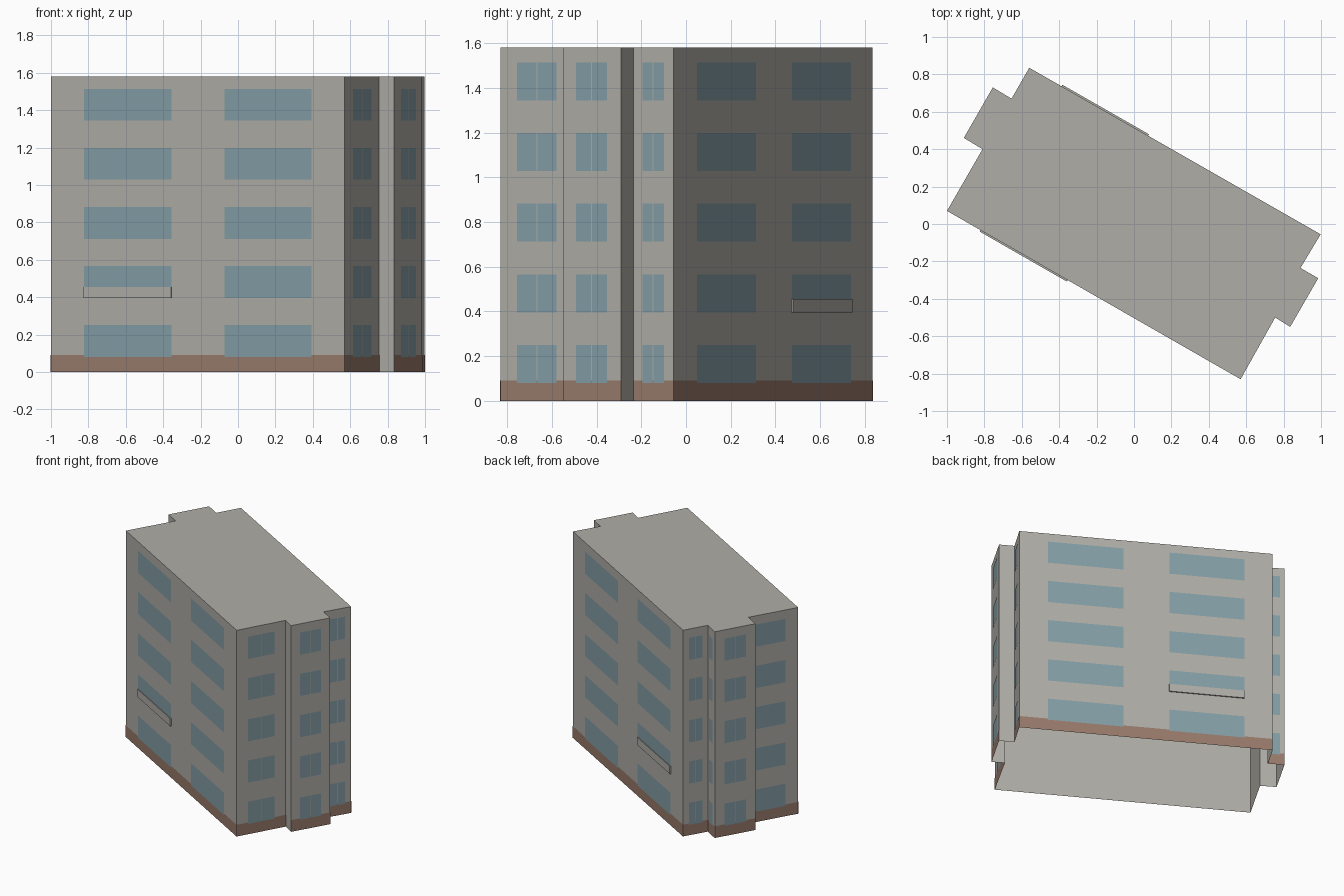
import bpy, bmesh
from mathutils import Vector

cube = bpy.data.objects.get("Cube")
if cube:
    bpy.data.objects.remove(cube, do_unlink=True)


def material(name, rgb):
    m = bpy.data.materials.new(name)
    m.use_nodes = True
    m.diffuse_color = (*rgb, 1)
    m.node_tree.nodes["Principled BSDF"].inputs["Base Color"].default_value = (*rgb, 1)
    return m


concrete = material("concrete_grey", (0.43, 0.42, 0.385))
glass = material("window_blue", (0.23, 0.34, 0.38))
brick = material("plinth_brown", (0.31, 0.195, 0.147))

HEIGHT = 1.58
PLINTH = 0.09
ROWS = [0.08 + 0.316 * i for i in range(5)]
WINDOW_HEIGHT = 0.17

# Footprint, counter-clockwise from the left corner of the front wall
PLAN = [Vector(p) for p in [
    (-1, 0.07), (0.57, -0.83), (0.755, -0.5), (0.835, -0.55),
    (0.985, -0.29), (0.89, -0.235), (0.998, -0.055), (-0.56, 0.835),
    (-0.655, 0.67), (-0.755, 0.73), (-0.91, 0.46), (-0.81, 0.40)]]


def finish(name, bm, mat):
    mesh = bpy.data.meshes.new(name)
    bm.to_mesh(mesh)
    bm.free()
    mesh.materials.append(mat)
    obj = bpy.data.objects.new(name, mesh)
    bpy.context.collection.objects.link(obj)
    return obj


def plate(bm, wall, f0, f1, z0, z1, out, depth=0):
    """Panel on a wall between two fractions of its length; depth adds edges."""
    a, b = PLAN[wall], PLAN[(wall + 1) % len(PLAN)]
    d = b - a
    n = Vector((d.y, -d.x)).normalized()
    corners = [(f0, z0), (f1, z0), (f1, z1), (f0, z1)]

    def ring(offset):
        return [bm.verts.new((*(a + d * f + n * offset), z)) for f, z in corners]

    front = ring(out)
    bm.faces.new(front)
    if depth:
        back = ring(out - depth)
        for i in range(4):
            j = (i + 1) % 4
            bm.faces.new((front[j], front[i], back[i], back[j]))


# Walls and flat roof, open underneath
bm = bmesh.new()
low = [bm.verts.new((*p, 0)) for p in PLAN]
top = [bm.verts.new((*p, HEIGHT)) for p in PLAN]
for i in range(len(PLAN)):
    j = (i + 1) % len(PLAN)
    bm.faces.new((low[i], low[j], top[j], top[i]))
bm.faces.new(top)
finish("walls_and_roof", bm, concrete)

# Plinth band on every wall except the plain returns of the right bay
PLAIN = (2, 4)
bm = bmesh.new()
for wall in range(len(PLAN)):
    if wall not in PLAIN:
        plate(bm, wall, 0, 1, 0, PLINTH, 0.0015)
finish("plinth", bm, brick)

# Windows: (wall, start, end, split into two panes)
LAYOUT = [(w, f, f + 0.297, False) for w in (0, 6) for f in (0.114, 0.592)]
LAYOUT += [(w, 0.23, 0.765, True) for w in (1, 3, 5, 7, 9)]
LAYOUT += [(11, 0.15, 0.74, False), (8, 0.2, 0.75, False), (10, 0.2, 0.75, False)]

bm = bmesh.new()
for wall, f0, f1, split in LAYOUT:
    length = (PLAN[(wall + 1) % len(PLAN)] - PLAN[wall]).length
    mid, gap = (f0 + f1) / 2, 0.0025 / length
    panes = [(f0, mid - gap), (mid + gap, f1)] if split else [(f0, f1)]
    for z in ROWS:
        for p0, p1 in panes:
            plate(bm, wall, p0, p1, z, z + WINDOW_HEIGHT, 0.003)
finish("windows", bm, glass)

# Thin entrance canopies over the lower part of one window on each long wall
for name, wall, f in (("front_canopy", 0, 0.114), ("back_canopy", 6, 0.592)):
    bm = bmesh.new()
    plate(bm, wall, f, f + 0.297, ROWS[1], 0.455, 0.009, 0.009)
    finish(name, bm, concrete)
